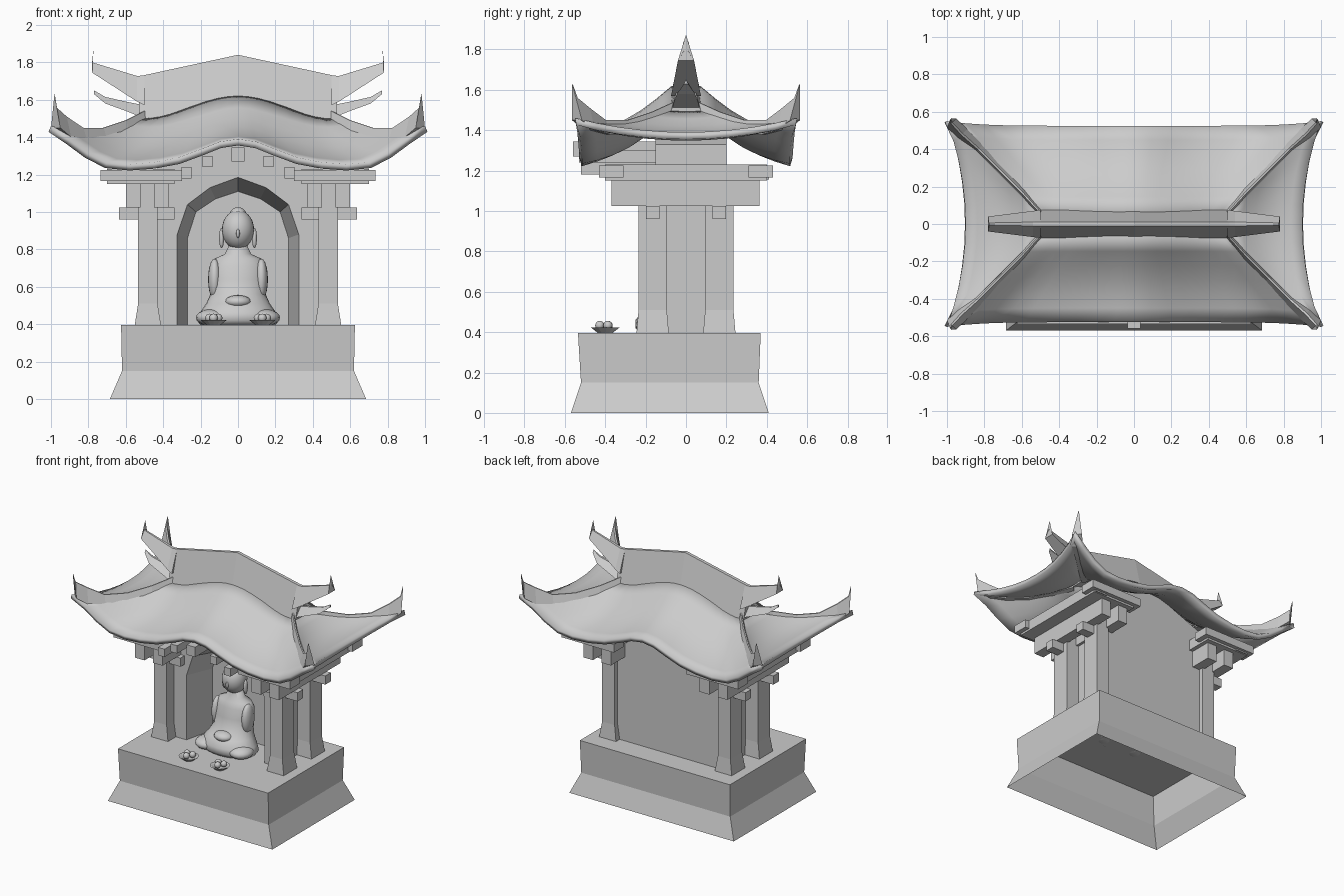
import bpy, bmesh, math
from mathutils import Vector

if "Cube" in bpy.data.objects:
    bpy.data.objects.remove(bpy.data.objects["Cube"])

stone = bpy.data.materials.new("grey_stone")
stone.use_nodes = True
stone.diffuse_color = (0.6, 0.6, 0.6, 1)
stone.node_tree.nodes["Principled BSDF"].inputs["Base Color"].default_value = (0.6, 0.6, 0.6, 1)


def finish(name, bm, smooth=None, recalc=True):
    bmesh.ops.remove_doubles(bm, verts=bm.verts, dist=0.0001)
    if recalc:
        bmesh.ops.recalc_face_normals(bm, faces=bm.faces)
    mesh = bpy.data.meshes.new(name)
    bm.to_mesh(mesh)
    bm.free()
    mesh.materials.append(stone)
    ob = bpy.data.objects.new(name, mesh)
    bpy.context.collection.objects.link(ob)
    if smooth:
        bpy.ops.object.select_all(action='DESELECT')
        ob.select_set(True)
        bpy.context.view_layer.objects.active = ob
        bpy.ops.object.shade_smooth_by_angle(angle=math.radians(smooth))
    return ob


def loft(name, rings, cap_start=True, cap_end=True, smooth=None):
    """Skin a row of closed rings."""
    bm = bmesh.new()
    rows = [[bm.verts.new(p) for p in ring] for ring in rings]
    n = len(rows[0])
    for a, b in zip(rows, rows[1:]):
        for i in range(n):
            j = (i + 1) % n
            bm.faces.new((a[i], a[j], b[j], b[i]))
    if cap_start:
        bm.faces.new(rows[0])
    if cap_end:
        bm.faces.new(rows[-1])
    return finish(name, bm, smooth)


def rect(x0, x1, y0, y1, z):
    return [(x0, y0, z), (x1, y0, z), (x1, y1, z), (x0, y1, z)]


def box(name, x0, x1, y0, y1, z0, z1):
    return loft(name, [rect(x0, x1, y0, y1, z0), rect(x0, x1, y0, y1, z1)])


def ball(name, c, r, seg=16):
    bm = bmesh.new()
    bmesh.ops.create_uvsphere(bm, u_segments=seg, v_segments=seg // 2 + 2, radius=1)
    for v in bm.verts:
        v.co = Vector([c[i] + v.co[i] * r[i] for i in range(3)])
    return finish(name, bm, 80)


def spine(name, stations, side, smooth=None):
    """Wedge-shaped ridge: stations are x, y, bottom, top, half width."""
    rings = []
    for x, y, zb, zt, w in stations:
        ring = []
        for z, k in ((zb, 1), (zt, 0.15), (zt, -0.15), (zb, -1)):
            ring.append((x + side[0] * w * k, y + side[1] * w * k, z))
        rings.append(ring)
    return loft(name, rings, smooth=smooth)


# plinth, hollow underneath
loft("plinth", [rect(-.685, .685, -.57, .41, 0), rect(-.62, .62, -.52, .36, .15),
                rect(-.625, .625, -.535, .37, .395)], cap_start=False)

# columns, crossed bracket arms and eave beams
for s, side in ((-1, "right"), (1, "left")):
    for t, end in ((-1, "front"), (1, "back")):
        cx, cy = s * .482, t * .165
        rings = [rect(cx - a, cx + a, cy - b, cy + b, z) for a, b, z in
                 ((.07, .08, .395), (.052, .07, .51), (.052, .07, 1.16))]
        loft(f"{end}_{side}_column", rings)
        x0, x1 = sorted((s * .34, s * .635))
        box(f"{end}_{side}_low_bracket", x0, x1, cy - .034, cy + .034, .96, 1.025)
        x0, x1 = sorted((s * .3, s * .735))
        y0, y1 = sorted((t * .31, t * .43))
        box(f"{end}_{side}_eave_block", x0, x1, y0, y1, 1.165, 1.225)
    for k, off in (("inner", .41), ("outer", .56)):
        box(f"{side}_{k}_arm", s * off - .04, s * off + .04, -.37, .365, 1.025, 1.15)
    box(f"{side}_eave_beam", s * .64 - .05, s * .64 + .05, -.4, .41, 1.155, 1.215)
    box(f"{side}_top_plate", s * .52 - .18, s * .52 + .18, -.4, .4, 1.15, 1.23)

# purlin ends stepping up beneath the arched eave
for x, z, y in ((0, 1.27, -.56), (-.163, 1.24, -.53), (.163, 1.24, -.53),
                (-.275, 1.18, -.52), (.275, 1.18, -.52)):
    h = .035 if x == 0 else .027
    box("purlin", x - h, x + h, y, -.1, z, z + 2 * h + .005)

# shrine wall with a tapering arched niche
wall_outline = [(-.43, .395), (.43, .395), (.43, 1.33), (0, 1.5), (-.43, 1.33)]
wall = loft("shrine_wall", [[(x, y, z) for x, z in wall_outline] for y in (-.15, .2)])


def arch(points, y):
    left = [(-x, z) for x, z in points if x > 0]
    return [(x, y, z) for x, z in left + points[::-1]]


mouth = [(.325, .38), (.325, .88), (.27, 1.04), (.15, 1.13), (0, 1.185)]
back = [(.27, .38), (.27, .86), (.225, 1.0), (.12, 1.07), (0, 1.11)]
cutter = loft("niche_cutter", [arch(mouth, -.2), arch(mouth, -.15), arch(back, .08)])
cutter.hide_render = True
cutter.hide_viewport = True
cut = wall.modifiers.new("niche", 'BOOLEAN')
cut.operation = 'DIFFERENCE'
cut.solver = 'EXACT'
cut.object = cutter

# sweeping hipped roof
half_eave = [(0, 1.39), (.1, 1.375), (.2, 1.335), (.32, 1.29), (.45, 1.265), (.58, 1.255),
             (.7, 1.265), (.8, 1.315), (.9, 1.39), (1, 1.46)]
eave = [(-x, z) for x, z in half_eave[:0:-1]] + half_eave
STEPS = 6


def strip(bm, low, high):
    """Sagging panel between an eave line and a ridge line."""
    rows = []
    for i in range(STEPS + 1):
        t = i / STEPS
        row = []
        for a, b in zip(low, high):
            p = Vector(a).lerp(Vector(b), t)
            p.z -= .05 * math.sin(math.pi * t)
            row.append(bm.verts.new(p))
        rows.append(row)
    for a, b in zip(rows, rows[1:]):
        for i in range(len(a) - 1):
            bm.faces.new((a[i], a[i + 1], b[i + 1], b[i]))


bm = bmesh.new()
for s in (-1, 1):
    low = [(x, s * (.525 + .025 * abs(x) ** 6), z) for x, z in eave]
    high = [(.52 * x, s * .07, 1.5 + .06 * (1 + math.cos(math.pi * x))) for x, z in eave]
    strip(bm, low, high)
    span = [i / 5 - 1 for i in range(11)]
    low = [(s * (.9 + .1 * k * k), .55 * k, 1.39 + .07 * k * k) for k in span]
    strip(bm, low, [(s * .52, .07 * k, 1.5) for k in span])
bm.normal_update()
bmesh.ops.reverse_faces(bm, faces=[f for f in bm.faces if f.normal.z < 0])
roof = finish("roof", bm, 40, recalc=False)
shell = roof.modifiers.new("thickness", 'SOLIDIFY')
shell.thickness = .035
shell.offset = -1

# main ridge with upturned ends and a lower tongue at each gable
spine("main_ridge", [(-.53, 0, 1.47, 1.725, .08), (0, 0, 1.56, 1.84, .08),
                     (.53, 0, 1.47, 1.725, .08)], (0, 1))
for s, side in ((-1, "right"), (1, "left")):
    spine(f"{side}_ridge_horn", [(s * .5, 0, 1.57, 1.73, .075), (s * .54, 0, 1.59, 1.727, .07),
                                 (s * .78, 0, 1.745, 1.8, .04), (s * .773, 0, 1.86, 1.87, .004)], (0, 1))
    spine(f"{side}_gable_tongue", [(s * .5, 0, 1.5, 1.57, .07), (s * .6, 0, 1.54, 1.59, .06),
                                   (s * .71, 0, 1.58, 1.615, .045), (s * .77, 0, 1.63, 1.65, .01)], (0, 1))
    for t, end in ((-1, "front"), (1, "back")):
        path = [(.5, .06, 1.45, 1.54, .025), (.6, .17, 1.41, 1.49, .03), (.72, .29, 1.38, 1.45, .03),
                (.83, .4, 1.38, 1.45, .035), (.92, .48, 1.4, 1.51, .04),
                (.975, .54, 1.45, 1.56, .035), (.98, .562, 1.61, 1.63, .005)]
        spine(f"{end}_{side}_hip_horn", [(s * x, t * y, a, b, w) for x, y, a, b, w in path],
              (-s * .7, t * .7))

# seated figure
rings = []
for z, rx, ry, cy in ((.395, .2, .13, -.1), (.42, .22, .15, -.1), (.46, .205, .15, -.1),
                      (.51, .17, .13, -.08), (.56, .148, .105, -.05), (.64, .15, .1, -.04),
                      (.71, .147, .09, -.03), (.75, .125, .075, -.03), (.775, .07, .055, -.03),
                      (.83, .045, .045, -.03)):
    rings.append([(rx * math.cos(a), cy + ry * math.sin(a), z)
                  for a in (i * math.tau / 28 for i in range(28))])
loft("figure_body", rings, smooth=70)
ball("figure_head", (0, -.04, .905), (.086, .09, .105), 24)
ball("figure_topknot", (0, -.03, .985), (.045, .045, .04))
ball("figure_nose", (0, -.13, .885), (.01, .012, .025), 8)
ball("figure_hands", (0, -.17, .52), (.07, .06, .035))
for s, side in ((-1, "right"), (1, "left")):
    ball(f"figure_{side}_ear", (s * .088, -.035, .86), (.014, .02, .055), 10)
    ball(f"figure_{side}_arm", (s * .125, -.06, .64), (.035, .06, .11))
    ball(f"figure_{side}_knee", (s * .14, -.16, .435), (.085, .09, .045))

# offering dishes with fruit
for s, side in ((-1, "right"), (1, "left")):
    disc = [[(s * .13 + r * math.cos(i * math.tau / 12), -.4 + r * math.sin(i * math.tau / 12), z)
             for i in range(12)] for r, z in ((.035, .395), (.07, .422), (.06, .422), (.03, .405))]
    loft(f"{side}_dish", disc)
    for k in range(3):
        a = k * math.tau / 3 + .5
        ball(f"{side}_fruit", (s * .13 + .027 * math.cos(a), -.4 + .027 * math.sin(a), .433),
             (.023, .023, .023), 12)
